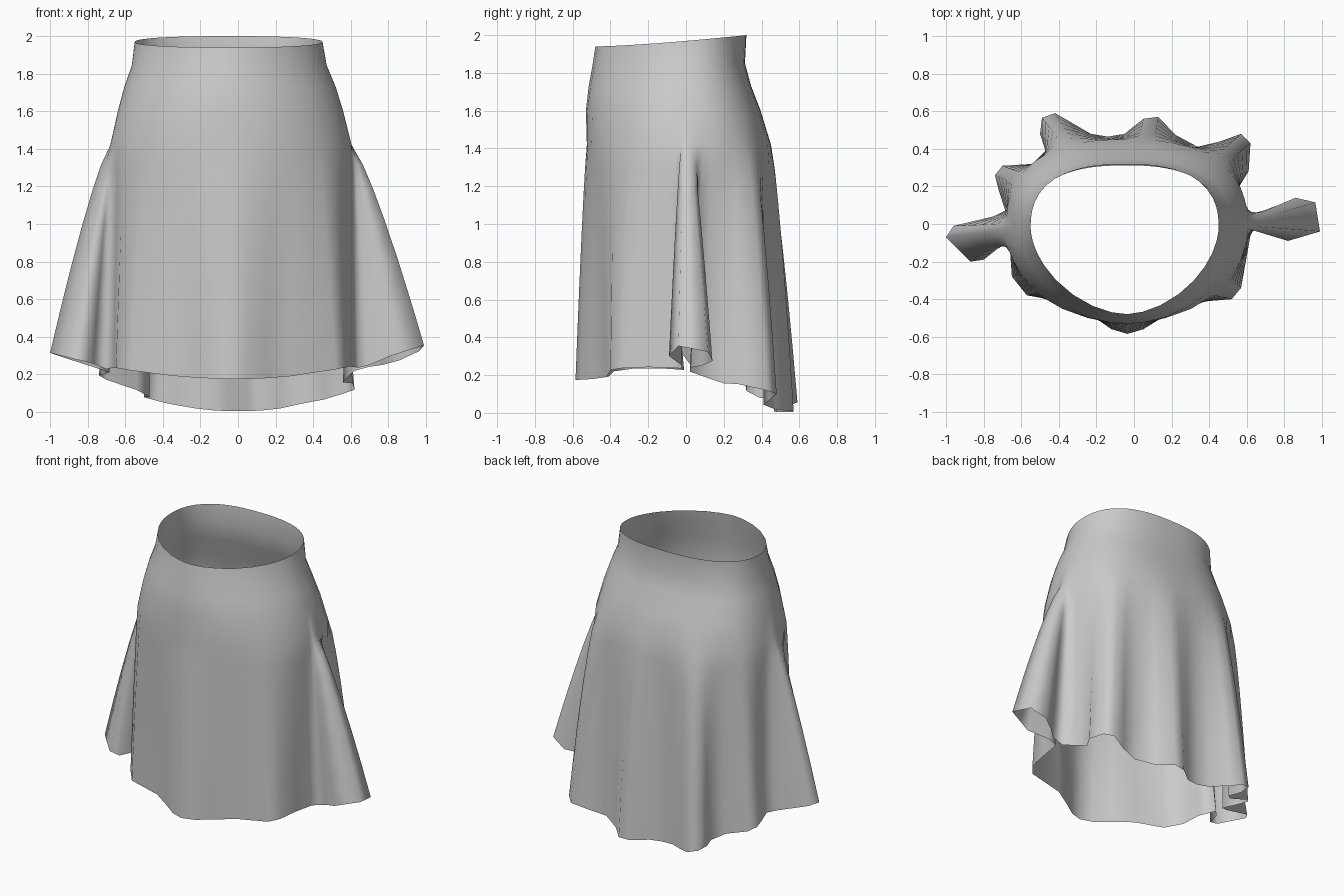
import bpy, bmesh, math

if "Cube" in bpy.data.objects:
    bpy.data.objects.remove(bpy.data.objects["Cube"])

CX, CY = -0.04, -0.02

# Hem outline seen from above, counter-clockwise from front centre
HEM = [(-.035, -.585), (.05, -.56), (.15, -.495), (.28, -.42), (.52, -.40), (.57, -.34),
       (.595, -.2), (.62, -.06), (.64, -.025), (.70, -.02), (.82, -.09), (.99, -.04),
       (.965, .115), (.86, .14), (.77, .085), (.70, .025), (.62, .02), (.585, .11),
       (.56, .2), (.61, .28), (.62, .43), (.57, .48), (.46, .44), (.34, .41),
       (.22, .475), (.13, .57), (.05, .56), (-.05, .48), (-.14, .465), (-.23, .48),
       (-.35, .55), (-.42, .59), (-.49, .565), (-.50, .48), (-.47, .39), (-.54, .32),
       (-.70, .31), (-.74, .26), (-.72, .18), (-.685, .07), (-.75, .04), (-.96, -.01),
       (-1.0, -.07), (-.87, -.2), (-.80, -.19), (-.77, -.09), (-.70, -.01), (-.66, -.14),
       (-.65, -.28), (-.57, -.38), (-.35, -.41), (-.22, -.49), (-.12, -.56)]

# Upper rings: z front, z back, x left, x right, y front, y back, front roundness
RINGS = [(1.94, 2.0, -.55, .45, -.48, .32, 1.75),
         (1.84, 1.85, -.565, .472, -.495, .312, 1.8),
         (1.73, 1.73, -.605, .52, -.515, .345, 1.88),
         (1.60, 1.60, -.64, .56, -.53, .395, 1.95),
         (1.42, 1.42, -.68, .605, -.525, .45, 2.05)]


def hem_z(x, y):
    """Front hem is higher than the back; both rise to the sides."""
    f = min(1, max(0, (y + .1) / .53))
    rise = .19 if x > 0 else .14
    return (.175 + rise * x * x) * (1 - f) + (.003 + .3 * x * x) * f


def ring_point(ring, a):
    """Point on an uneven oval, flatter at the back."""
    zf, zb, xl, xr, yf, yb, nf = ring
    c, s = math.sin(a), -math.cos(a)
    rx = xr - CX if c > 0 else CX - xl
    ry = yb - CY if s > 0 else CY - yf
    n = 2.5 if s > 0 else nf
    r = (abs(c / rx) ** n + abs(s / ry) ** n) ** (-1 / n)
    x, y = CX + r * c, CY + r * s
    k = (y - yf) / (yb - yf)
    return (x, y, zf + (zb - zf) * k ** 1.4)


# Direction of each hem point, made monotone and evened out around the hip
N = len(HEM)
ang = sorted((math.atan2(y - CY, x - CX) + math.pi / 2) % math.tau for x, y in HEM)
for _ in range(2):
    ang = [.5 * ang[i]
           + .25 * (ang[i - 1] - (math.tau if i == 0 else 0))
           + .25 * (ang[(i + 1) % N] + (math.tau if i == N - 1 else 0)) for i in range(N)]

rows = [[ring_point(r, a) for a in ang] for r in RINGS]

# Folds grow from the hip down to the hem, sooner at the back
for t in (.1, .22, .38, .58, .8, 1):
    row = []
    for (x0, y0, z0), (x1, y1) in zip(rows[4], HEM):
        k = t ** (.7 if y1 > .3 else .8)
        row.append((x0 + (x1 - x0) * k, y0 + (y1 - y0) * k, z0 + (hem_z(x1, y1) - z0) * t))
    rows.append(row)

# Skirt cloth
bm = bmesh.new()
grid = [[bm.verts.new(p) for p in row] for row in rows]
for up, low in zip(grid, grid[1:]):
    for i in range(N):
        j = (i + 1) % N
        bm.faces.new((low[i], low[j], up[j], up[i])).smooth = True
mesh = bpy.data.meshes.new("skirt")
bm.to_mesh(mesh)
bm.free()
skirt = bpy.data.objects.new("skirt", mesh)
bpy.context.collection.objects.link(skirt)
